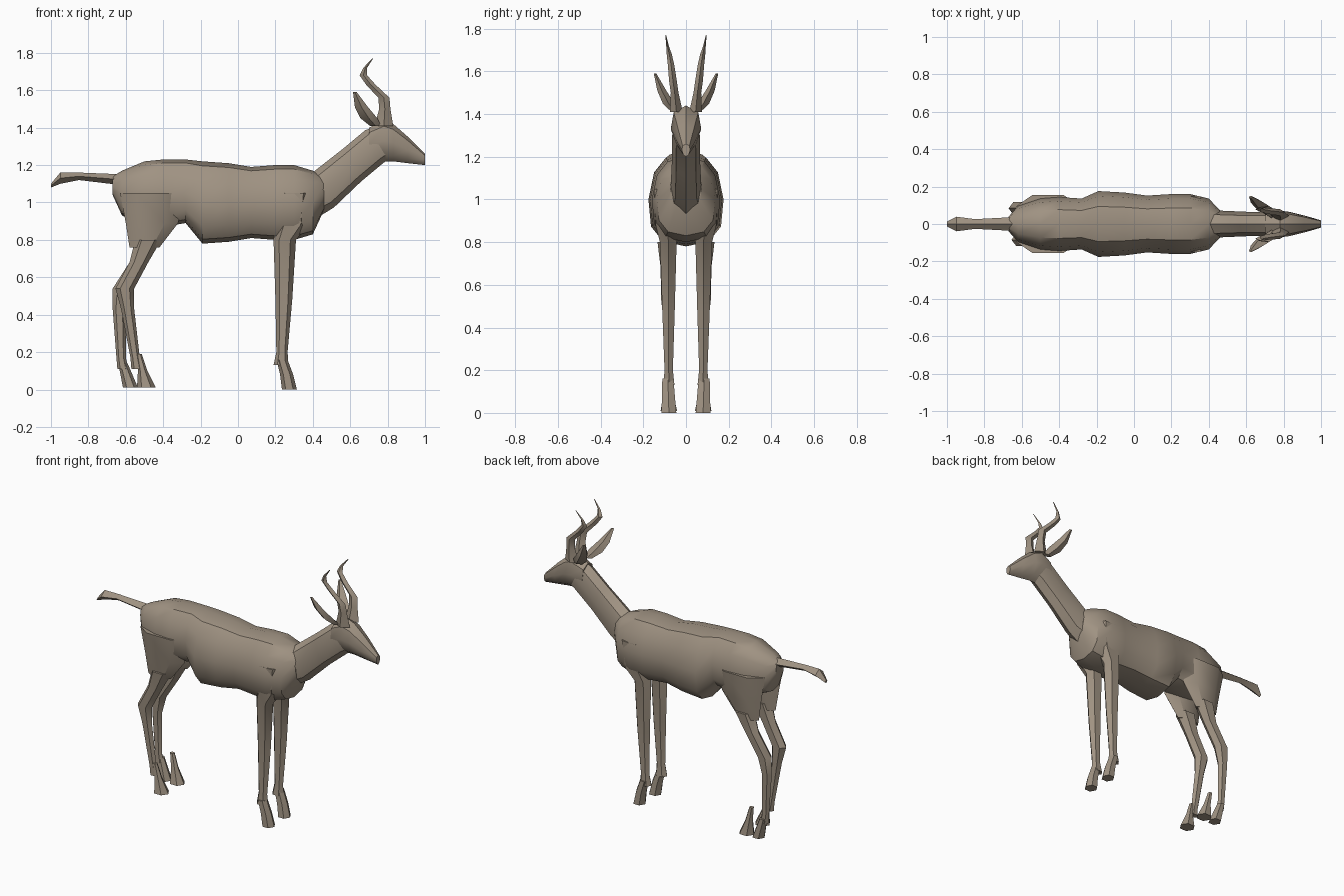
import bpy
import bmesh
import math
from mathutils import Vector

cube = bpy.data.objects.get("Cube")
if cube:
    bpy.data.objects.remove(cube, do_unlink=True)

coat = bpy.data.materials.new("taupe_coat")
coat.use_nodes = True
coat_colour = (0.35, 0.29, 0.225, 1)
coat.diffuse_color = coat_colour
coat.node_tree.nodes["Principled BSDF"].inputs["Base Color"].default_value = coat_colour

# Directions in which a cross-section's radius is measured
ACROSS = Vector((1, 0, 0))
UPRIGHT = Vector((0, 0, 1))
SLANTED = Vector((-0.5, 0, 0.9)).normalized()


def section(sides, fullness, lean):
    """Unit outline: fullness below one squares it off, lean widens its lower end."""
    outline = []
    for i in range(sides):
        angle = math.tau * i / sides
        along, across = math.cos(angle), math.sin(angle)
        along = math.copysign(abs(along) ** fullness, along)
        across = math.copysign(abs(across) ** fullness, across)
        outline.append((along, across * (1 - lean * along)))
    return outline


def loft(name, path, axis, ratio, sides=6, fullness=1, lean=0, spread=(0, 0)):
    """Skin sections along a path of (x, z, radius). The sideways radius is
    ratio times the radius, and y runs evenly between the spread values."""
    bm = bmesh.new()
    outline = section(sides, fullness, lean)
    loops = []
    for step, (x, z, radius) in enumerate(path):
        t = step / (len(path) - 1)
        centre = Vector((x, spread[0] * (1 - t) + spread[1] * t, z))
        loops.append([
            bm.verts.new(centre + axis * along * radius
                         + Vector((0, across * radius * ratio, 0)))
            for along, across in outline])
    for low, high in zip(loops, loops[1:]):
        for i in range(sides):
            j = (i + 1) % sides
            bm.faces.new((low[i], low[j], high[j], high[i]))
    bm.faces.new(loops[0])
    bm.faces.new(loops[-1])
    bmesh.ops.recalc_face_normals(bm, faces=bm.faces)
    mesh = bpy.data.meshes.new(name)
    bm.to_mesh(mesh)
    bm.free()
    mesh.materials.append(coat)
    obj = bpy.data.objects.new(name, mesh)
    bpy.context.collection.objects.link(obj)
    bpy.ops.object.select_all(action="DESELECT")
    obj.select_set(True)
    bpy.context.view_layer.objects.active = obj
    bpy.ops.object.shade_smooth_by_angle(angle=math.radians(35))


# Trunk, rump to chest
loft("body", [
    (-0.67, 1.09, 0.05), (-0.62, 1.05, 0.12), (-0.5, 1.05, 0.17),
    (-0.4, 1.05, 0.18), (-0.28, 1.06, 0.17), (-0.19, 1, 0.22),
    (-0.05, 1, 0.21), (0.07, 1, 0.19), (0.2, 1, 0.2),
    (0.3, 1, 0.2), (0.4, 1, 0.17), (0.46, 1.05, 0.09),
], UPRIGHT, ratio=0.8, sides=12, fullness=0.8, lean=0.08)

# Neck, head and tail
loft("neck", [
    (0.3, 1.03, 0.16), (0.46, 1.07, 0.11), (0.61, 1.2, 0.1),
    (0.73, 1.3, 0.1), (0.79, 1.33, 0.09),
], SLANTED, ratio=0.65, sides=8)
loft("head", [
    (0.7, 1.31, 0.09), (0.78, 1.33, 0.11), (0.83, 1.32, 0.1),
    (0.91, 1.28, 0.07), (1, 1.23, 0.03),
], UPRIGHT, ratio=0.65, sides=8, lean=-0.2)
loft("tail", [
    (-0.6, 1.12, 0.03), (-0.85, 1.14, 0.02), (-0.95, 1.13, 0.03),
    (-1, 1.09, 0.01),
], UPRIGHT, ratio=1.3, sides=4)

# Paths of the paired parts
front_leg = [(0.3, 1.05, 0.1), (0.29, 0.88, 0.09), (0.25, 0.8, 0.06),
             (0.245, 0.48, 0.045), (0.235, 0.2, 0.03), (0.23, 0.13, 0.04)]
front_hoof = [(0.235, 0.16, 0.03), (0.26, 0.08, 0.035), (0.275, 0, 0.04)]
thigh = [(-0.46, 1.05, 0.17), (-0.46, 0.89, 0.14), (-0.5, 0.76, 0.08)]
shank = [(-0.48, 0.8, 0.07), (-0.53, 0.68, 0.05)]
horn = [(0.78, 1.41, 0.05), (0.785, 1.5, 0.03), (0.78, 1.56, 0.03),
        (0.71, 1.63, 0.025), (0.67, 1.68, 0.02), (0.68, 1.72, 0.01),
        (0.72, 1.77, 0.003)]
ear = [(0.735, 1.41, 0.03), (0.7, 1.45, 0.045), (0.66, 1.51, 0.035),
       (0.625, 1.59, 0.01)]

for label, side in (("left", 1), ("right", -1)):
    stance = (0.085 * side, 0.08 * side)
    loft(label + "_front_leg", front_leg, ACROSS, ratio=0.75, spread=stance)
    loft(label + "_front_hoof", front_hoof, ACROSS, ratio=1, spread=stance)
    loft(label + "_thigh", thigh, ACROSS, ratio=0.4,
         spread=(0.095 * side, 0.085 * side))
    loft(label + "_horn", horn, ACROSS, ratio=0.6, sides=4,
         spread=(0.045 * side, 0.095 * side))
    loft(label + "_ear", ear, ACROSS, ratio=0.6, sides=4,
         spread=(0.05 * side, 0.145 * side))

# Hind shanks: the left one stands further back than the right
left_stance = (0.088, 0.08)
right_stance = (-0.088, -0.08)
loft("left_shank", shank + [
    (-0.62, 0.54, 0.05), (-0.635, 0.43, 0.035), (-0.625, 0.17, 0.025),
    (-0.615, 0.11, 0.03),
], ACROSS, ratio=0.75, spread=left_stance)
loft("right_shank", shank + [
    (-0.605, 0.54, 0.05), (-0.59, 0.43, 0.035), (-0.55, 0.17, 0.025),
    (-0.54, 0.11, 0.03),
], ACROSS, ratio=0.75, spread=right_stance)

# Hind hooves, with a loose forward toe beside the left one
hind_hoof = [(-0.53, 0.19, 0.015), (-0.51, 0.1, 0.025), (-0.49, 0.01, 0.05)]
loft("right_hind_hoof", hind_hoof, ACROSS, ratio=0.9, spread=right_stance)
loft("left_hind_toe", hind_hoof, ACROSS, ratio=0.9, spread=left_stance)
loft("left_hind_hoof", [(-0.615, 0.14, 0.025), (-0.575, 0.01, 0.04)],
     ACROSS, ratio=1, spread=left_stance)
